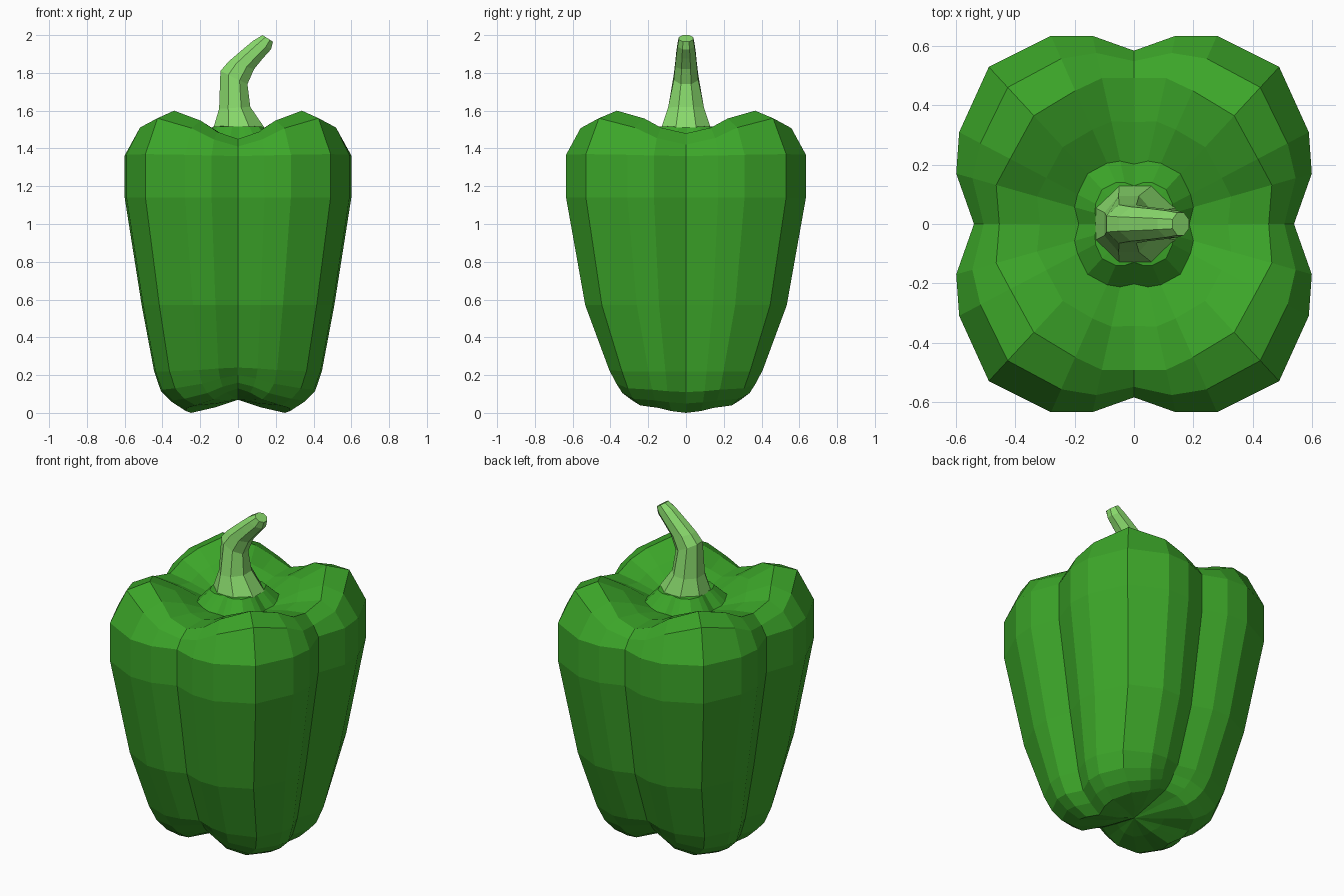
import bpy, bmesh, math

if "Cube" in bpy.data.objects:
    bpy.data.objects.remove(bpy.data.objects["Cube"])


def material(name, color):
    mat = bpy.data.materials.new(name)
    mat.diffuse_color = color
    mat.use_nodes = True
    mat.node_tree.nodes["Principled BSDF"].inputs["Base Color"].default_value = mat.diffuse_color
    return mat


def loft(name, rings, mat, cap_points):
    """Skin a stack of closed rings, closing each end with a fan."""
    bm = bmesh.new()
    loops = [[bm.verts.new(p) for p in ring] for ring in rings]
    n = len(loops[0])
    for a, b in zip(loops, loops[1:]):
        for i in range(n):
            j = (i + 1) % n
            bm.faces.new((a[i], a[j], b[j], b[i]))
    for loop, point in zip((loops[0], loops[-1]), cap_points):
        tip = bm.verts.new(point)
        for i in range(n):
            bm.faces.new((loop[i], loop[(i + 1) % n], tip))
    bmesh.ops.recalc_face_normals(bm, faces=bm.faces)
    mesh = bpy.data.meshes.new(name)
    bm.to_mesh(mesh)
    bm.free()
    mesh.materials.append(mat)
    obj = bpy.data.objects.new(name, mesh)
    bpy.context.collection.objects.link(obj)
    return obj


# One quarter of the lobed cross-section, from side groove to front/back groove
QUARTER = [(.54, 0), (.60, .17), (.59, .31), (.49, .53),
           (.28, .635), (.14, .635), (0, .585)]
GROOVE = [1, .75, .35, 0, .35, .75, 1]


def body_ring(sx, sy, z_lobe, z_side, z_front, push=0):
    q = []
    for i, ((x, y), w) in enumerate(zip(QUARTER, GROOVE)):
        z_groove = z_side if i < 3 else z_front
        k = 1 + push * w * w
        q.append((x * sx * k, y * sy * k, z_lobe + (z_groove - z_lobe) * w))
    ring = []
    for mx, my, order in ((1, 1, range(0, 6)), (-1, 1, range(6, 0, -1)),
                          (-1, -1, range(0, 6)), (1, -1, range(6, 0, -1))):
        ring += [(q[i][0] * mx, q[i][1] * my, q[i][2]) for i in order]
    return ring


# Pepper body: x scale, y scale, lobe height, side and front groove heights,
# and how far the grooves are pushed out to fill the lobed outline
BODY = [
    (.22, .25, .05, .03, .10),
    (.46, .46, .04, .00, .13),
    (.58, .53, .075, .05, .16),
    (.68, .58, .13, .11, .20),
    (.74, .64, .22, .22, .24),
    (.85, .84, .57, .57, .57),
    (1.0, 1.0, 1.14, 1.14, 1.14),
    (1.0, 1.0, 1.37, 1.36, 1.36),
    (.87, .87, 1.56, 1.42, 1.41, .08),
    (.69, .69, 1.60, 1.48, 1.45, .22),
    (.49, .49, 1.53, 1.46, 1.45, .2),
    (.32, .32, 1.45, 1.43, 1.43, .08),
    (.22, .22, 1.515, 1.515, 1.515),
]
loft("pepper_body", [body_ring(*r) for r in BODY],
     material("pepper_green", (.045, .38, .022, 1)),
     [(0, 0, .07), (0, 0, 1.53)])

# Curved stem: left point, right point (x, z) and half depth in y
STEM = [
    ((-.13, 1.51), (.14, 1.51), .13),
    ((-.10, 1.61), (.065, 1.62), .095),
    ((-.093, 1.81), (.05, 1.74), .065),
    ((-.05, 1.86), (.085, 1.82), .058),
    ((.02, 1.92), (.13, 1.875), .052),
    ((.08, 1.97), (.175, 1.925), .045),
    ((.13, 2.0), (.185, 1.965), .038),
]


def stem_ring(left, right, depth, sides=8):
    ring = []
    flat = math.cos(math.pi / sides)  # flats, not corners, face the axes
    for i in range(sides):
        a = 2 * math.pi * (i + .5) / sides
        t = (1 + math.cos(a) / flat) / 2
        ring.append((left[0] + (right[0] - left[0]) * t,
                     depth * math.sin(a) / flat,
                     left[1] + (right[1] - left[1]) * t))
    return ring


loft("stem", [stem_ring(*s) for s in STEM],
     material("stem_green", (.25, .70, .15, 1)),
     [(0, 0, 1.51), (.1575, 0, 1.9825)])
